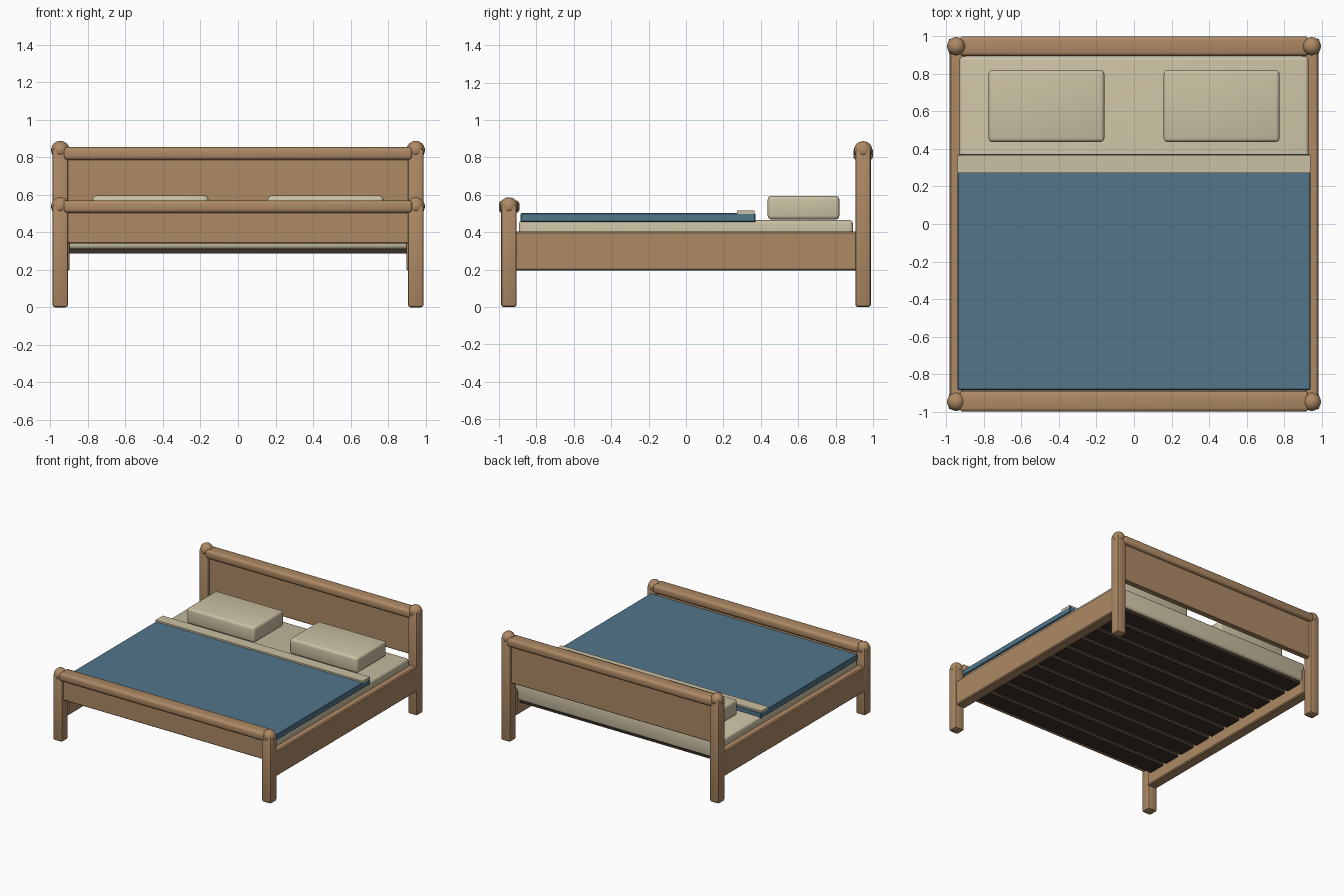
import bpy
import math

if "Cube" in bpy.data.objects:
    bpy.data.objects.remove(bpy.data.objects["Cube"], do_unlink=True)


def material(name, rgb):
    m = bpy.data.materials.new(name)
    m.use_nodes = True
    m.diffuse_color = (*rgb, 1)
    m.node_tree.nodes["Principled BSDF"].inputs["Base Color"].default_value = (*rgb, 1)
    return m


WOOD = material("warm wood", (0.42, 0.25, 0.13))
SLAT = material("dark slat wood", (0.045, 0.03, 0.022))
LINEN = material("cream linen", (0.60, 0.53, 0.37))
BLUE = material("blue blanket", (0.085, 0.18, 0.26))


def finish(obj, name, mat):
    obj.name = name
    obj.data.materials.append(mat)
    bpy.ops.object.shade_smooth_by_angle(angle=math.radians(35))


def box(name, mat, x, y, z, bevel=0.0, segments=2):
    """Box from (min, max) pairs, with optional rounded edges."""
    spans = (x, y, z)
    bpy.ops.mesh.primitive_cube_add(size=1, location=[(a + b) / 2 for a, b in spans])
    obj = bpy.context.object
    obj.scale = [b - a for a, b in spans]
    bpy.ops.object.transform_apply(location=False, rotation=False, scale=True)
    if bevel:
        mod = obj.modifiers.new("rounded edges", "BEVEL")
        mod.width = bevel
        mod.segments = segments
        bpy.ops.object.modifier_apply(modifier=mod.name)
    finish(obj, name, mat)


# Posts with ball caps
for end, y, top in (("foot", -0.947, 0.55), ("head", 0.947, 0.85)):
    for side, s in (("left", 1), ("right", -1)):
        x = 0.947 * s
        box(f"{end}_post_{side}", WOOD, (x - 0.042, x + 0.042), (y - 0.042, y + 0.042),
            (0, top), 0.015)
        bpy.ops.mesh.primitive_uv_sphere_add(segments=20, ring_count=12, radius=0.049,
                                             location=(x, y, top - 0.012))
        finish(bpy.context.object, f"{end}_cap_{side}", WOOD)

# Head and foot boards with rounded top rails
box("headboard_panel", WOOD, (-0.92, 0.92), (0.925, 0.97), (0.48, 0.80), 0.005, 1)
box("headboard_rail", WOOD, (-0.93, 0.93), (0.895, 1.0), (0.785, 0.853), 0.02, 3)
box("footboard_panel", WOOD, (-0.92, 0.92), (-0.97, -0.925), (0.34, 0.52), 0.005, 1)
box("footboard_rail", WOOD, (-0.93, 0.93), (-1.0, -0.89), (0.503, 0.57), 0.02, 3)

# Side rails
for side, s in (("left", 1), ("right", -1)):
    box(f"side_rail_{side}", WOOD, sorted((0.897 * s, 0.983 * s)), (-0.915, 0.915),
        (0.195, 0.403), 0.008, 1)

# Slats under the mattress
COUNT = 10
pitch = 1.78 / COUNT
for i in range(COUNT):
    y = -0.89 + pitch * (i + 0.5)
    box(f"slat_{i + 1}", SLAT, (-0.9, 0.9), (y - 0.07, y + 0.07), (0.287, 0.312))

# Bedding
box("mattress", LINEN, (-0.93, 0.93), (-0.893, 0.893), (0.31, 0.465), 0.02, 3)
box("blanket", BLUE, (-0.94, 0.94), (-0.885, 0.372), (0.455, 0.502), 0.005, 1)
box("blanket_fold", LINEN, (-0.94, 0.94), (0.273, 0.367), (0.497, 0.515))
for side, s in (("left", 1), ("right", -1)):
    box(f"pillow_{side}", LINEN, sorted((0.158 * s, 0.775 * s)), (0.437, 0.82),
        (0.468, 0.595), 0.02, 3)
